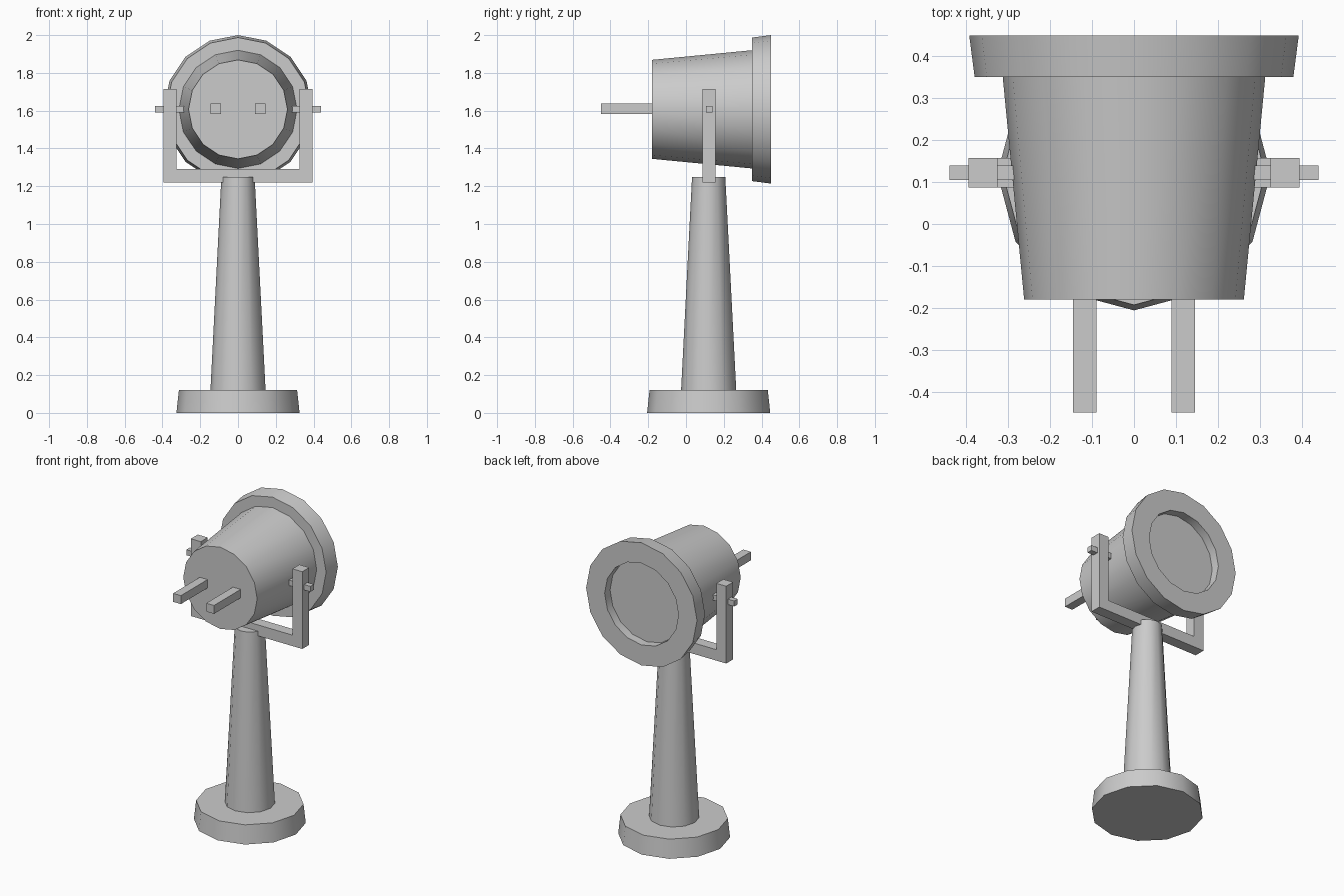
import bpy, bmesh, math
from mathutils import Matrix

if "Cube" in bpy.data.objects:
    bpy.data.objects.remove(bpy.data.objects["Cube"])

AXIS_Y = 0.12    # post axis
LAMP_Z = 1.607   # lamp axis


def finish(bm, name, smooth=False):
    bmesh.ops.recalc_face_normals(bm, faces=bm.faces)
    mesh = bpy.data.meshes.new(name)
    bm.to_mesh(mesh)
    bm.free()
    ob = bpy.data.objects.new(name, mesh)
    bpy.context.collection.objects.link(ob)
    if smooth:
        bpy.ops.object.select_all(action='DESELECT')
        ob.select_set(True)
        bpy.context.view_layer.objects.active = ob
        bpy.ops.object.shade_smooth_by_angle(angle=math.radians(35))
    return ob


def lathe(name, profile, sides, matrix):
    """Revolve (radius, height) points about z, cap both ends, then place."""
    bm = bmesh.new()
    rings = [[bm.verts.new((r * math.cos(2 * math.pi * i / sides),
                            r * math.sin(2 * math.pi * i / sides), h))
              for i in range(sides)] for r, h in profile]
    for a, b in zip(rings, rings[1:]):
        for i in range(sides):
            j = (i + 1) % sides
            bm.faces.new((a[i], a[j], b[j], b[i]))
    bm.faces.new(rings[0])
    bm.faces.new(rings[-1])
    bm.transform(matrix)
    return finish(bm, name, True)


def box(name, x, y, z):
    bm = bmesh.new()
    bmesh.ops.create_cube(bm, size=1)
    for v in bm.verts:
        v.co = [lo + (c + 0.5) * (hi - lo) for c, (lo, hi) in zip(v.co, (x, y, z))]
    return finish(bm, name)


# Stand: round foot and tapered post
stand = Matrix.Translation((0, AXIS_Y, 0))
lathe("base", [(0.326, 0), (0.313, 0.12)], 12, stand)
lathe("post", [(0.146, 0.12), (0.088, 1.25)], 12, stand)

# Lamp: tapered housing, flared rim and recessed lens, revolved about y
lamp = Matrix.Translation((0, 0, LAMP_Z)) @ Matrix.Rotation(math.radians(-90), 4, 'X')
lathe("lamp_housing", [(0.262, -0.18), (0.313, 0.35), (0.38, 0.35), (0.393, 0.45),
                       (0.262, 0.45), (0.262, 0.395)], 16, lamp)

# U-shaped yoke: outline extruded in y
outline = [(-0.395, 1.22), (0.395, 1.22), (0.395, 1.715), (0.325, 1.715),
           (0.325, 1.29), (-0.325, 1.29), (-0.325, 1.715), (-0.395, 1.715)]
bm = bmesh.new()
face = bm.faces.new([bm.verts.new((x, 0.087, z)) for x, z in outline])
ext = bmesh.ops.extrude_face_region(bm, geom=[face])
bmesh.ops.translate(bm, vec=(0, 0.07, 0),
                    verts=[g for g in ext["geom"] if isinstance(g, bmesh.types.BMVert)])
finish(bm, "yoke")

# Pivot pins and rear handles, one per side
for side, s in (("left", -1), ("right", 1)):
    box("pivot_pin_" + side, sorted((s * 0.28, s * 0.44)), (0.105, 0.14), (1.591, 1.626))
    box("handle_" + side, sorted((s * 0.09, s * 0.145)), (-0.45, -0.17), (1.583, 1.637))
